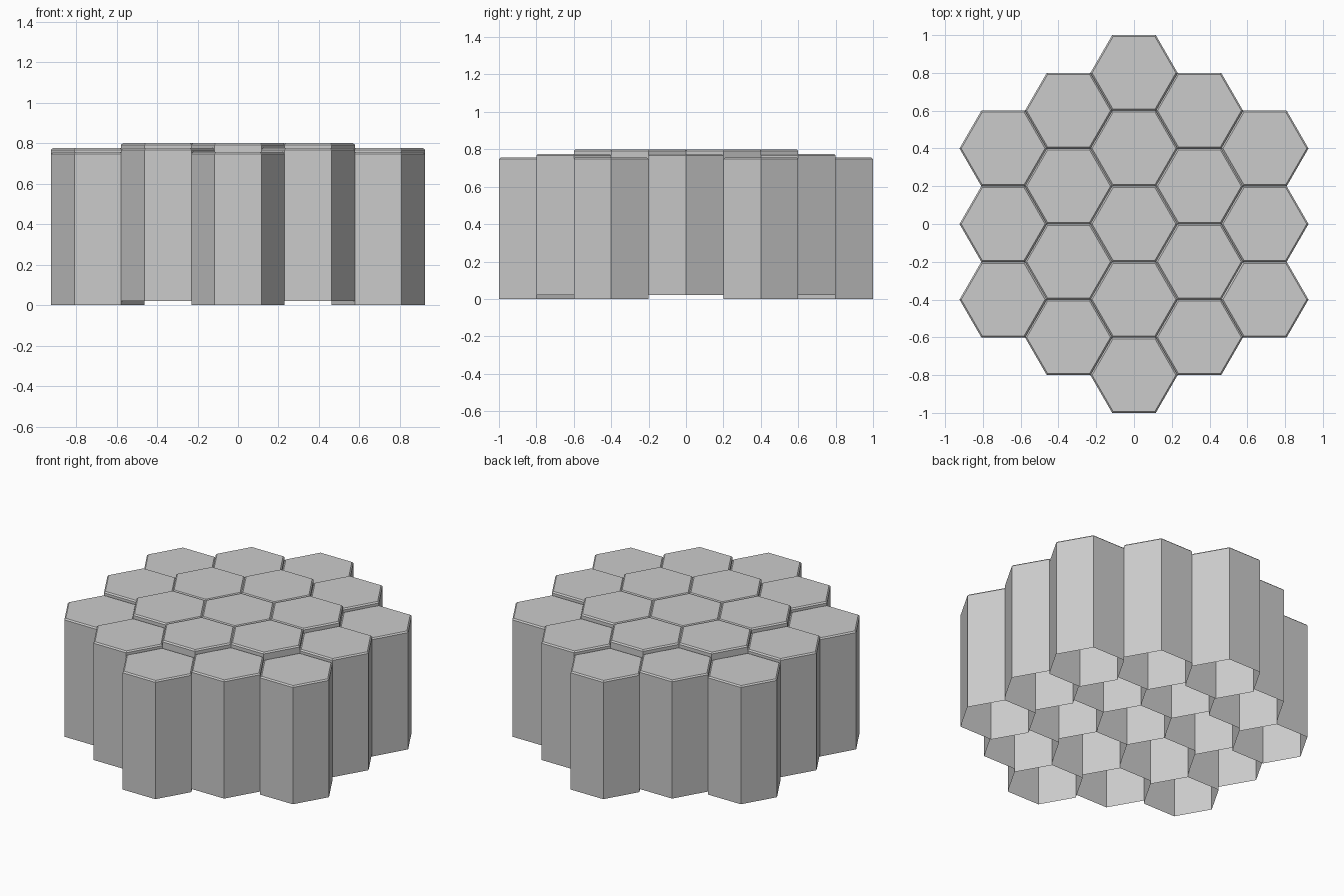
import bpy, bmesh, math

if "Cube" in bpy.data.objects:
    bpy.data.objects.remove(bpy.data.objects["Cube"])

APOTHEM = 0.2
R = APOTHEM * 2 / math.sqrt(3)
WALL = 0.755      # length of every cell
CHAMFER = 0.008   # small bevel around each cap


def hex_ring(bm, radius, z):
    return [bm.verts.new((radius * math.cos(math.radians(60 * i)),
                          radius * math.sin(math.radians(60 * i)), z))
            for i in range(6)]


def cell(name, x, y, base):
    # Hexagonal tube, open underneath, with a chamfered flat cap
    bm = bmesh.new()
    rings = [hex_ring(bm, R, 0),
             hex_ring(bm, R, WALL - CHAMFER),
             hex_ring(bm, R - CHAMFER * 2 / math.sqrt(3), WALL)]
    for a, b in zip(rings, rings[1:]):
        for i in range(6):
            j = (i + 1) % 6
            bm.faces.new((a[i], a[j], b[j], b[i]))
    bm.faces.new(rings[-1])
    mesh = bpy.data.meshes.new(name)
    bm.to_mesh(mesh)
    bm.free()
    obj = bpy.data.objects.new(name, mesh)
    obj.location = (x, y, base)
    bpy.context.collection.objects.link(obj)


# Honeycomb of 19 cells: a centre and two rings, stepping down outwards
for q in range(-2, 3):
    for r in range(-2, 3):
        if abs(q + r) > 2:
            continue
        x = 1.5 * R * q
        y = 2 * APOTHEM * (r + q / 2)
        dist = math.hypot(x, y)
        if dist > 0.75:
            kind, base = "corner_cell", 0.0
        elif dist > 0.6:
            kind, base = "edge_cell", 0.02
        else:
            kind, base = "inner_cell", 0.045
        cell(kind, x, y, base)
